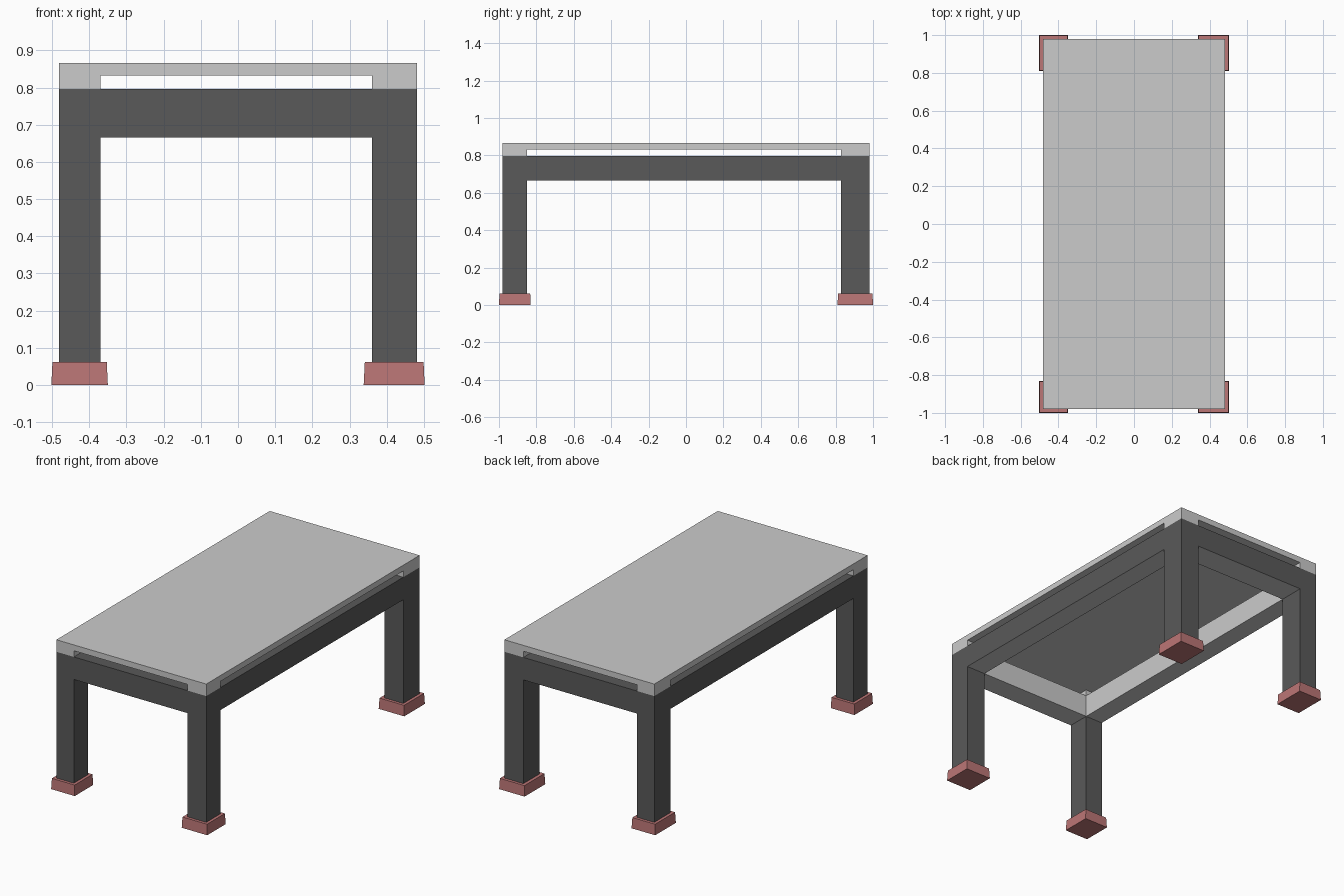
import bpy, bmesh

if "Cube" in bpy.data.objects:
    bpy.data.objects.remove(bpy.data.objects["Cube"])


def material(name, rgb):
    m = bpy.data.materials.new(name)
    m.diffuse_color = (*rgb, 1)
    m.use_nodes = True
    m.node_tree.nodes["Principled BSDF"].inputs["Base Color"].default_value = m.diffuse_color
    return m


DARK = material("dark_grey", (0.1, 0.1, 0.1))
LIGHT = material("light_grey", (0.6, 0.6, 0.6))
RED = material("dull_red", (0.5, 0.18, 0.18))

# Shared plan grid: leg edges in x and y
XS = [-0.482, -0.37, 0.36, 0.482]
YS = [-0.98, -0.85, 0.83, 0.98]


def add_object(name, bm, mats):
    me = bpy.data.meshes.new(name)
    bmesh.ops.remove_doubles(bm, verts=bm.verts, dist=1e-5)
    bmesh.ops.recalc_face_normals(bm, faces=bm.faces)
    bm.to_mesh(me)
    bm.free()
    for m in mats:
        me.materials.append(m)
    ob = bpy.data.objects.new(name, me)
    bpy.context.collection.objects.link(ob)
    return ob


def corner(i, j):
    return i != 1 and j != 1


def cell_solid(name, zs, filled, mats, inner=None):
    """Closed solid made of the filled cells of the plan grid."""
    bm = bmesh.new()
    axes = (XS, YS, zs)
    inside = lambda c: all(0 <= c[a] < len(axes[a]) - 1 for a in range(3)) and filled(*c)
    for i in range(3):
        for j in range(3):
            for k in range(len(zs) - 1):
                if not inside((i, j, k)):
                    continue
                for a in range(3):
                    for side in (0, 1):
                        n = [i, j, k]
                        n[a] += 2 * side - 1
                        if inside(n):
                            continue
                        b, c = (a + 1) % 3, (a + 2) % 3
                        vs = []
                        for db, dc in ((0, 0), (1, 0), (1, 1), (0, 1)):
                            p = [i, j, k]
                            p[a] += side
                            p[b] += db
                            p[c] += dc
                            vs.append(bm.verts.new([axes[q][p[q]] for q in range(3)]))
                        f = bm.faces.new(vs)
                        if inner and inner((i, j, k), n):
                            f.material_index = 1
    return add_object(name, bm, mats)


# Legs and apron in one piece; the apron is light on its inner and lower faces
cell_solid("legs_and_apron", [0.06, 0.665, 0.796],
           lambda i, j, k: corner(i, j) if k == 0 else (i, j) != (1, 1),
           [DARK, LIGHT],
           lambda c, n: c[2] == 1 and (n[:2] == [1, 1] or n[2] == 0))

# Tabletop raised on corner spacers
cell_solid("tabletop", [0.796, 0.832, 0.866],
           lambda i, j, k: k == 1 or corner(i, j), [LIGHT])

# Slightly tapered feet
FX = {"left": (-0.502, -0.35), "right": (0.338, 0.502)}
FY = {"front": (-1.0, -0.83), "back": (0.81, 1.0)}
for sx, (x0, x1) in FX.items():
    for sy, (y0, y1) in FY.items():
        bm = bmesh.new()
        bmesh.ops.create_cube(bm, size=1)
        for v in bm.verts:
            t = 0.003 if v.co.z > 0 else 0
            v.co = (x1 - t if v.co.x > 0 else x0 + t,
                    y1 - t if v.co.y > 0 else y0 + t,
                    0.062 if v.co.z > 0 else 0)
        add_object(f"{sy}_{sx}_foot", bm, [RED])
